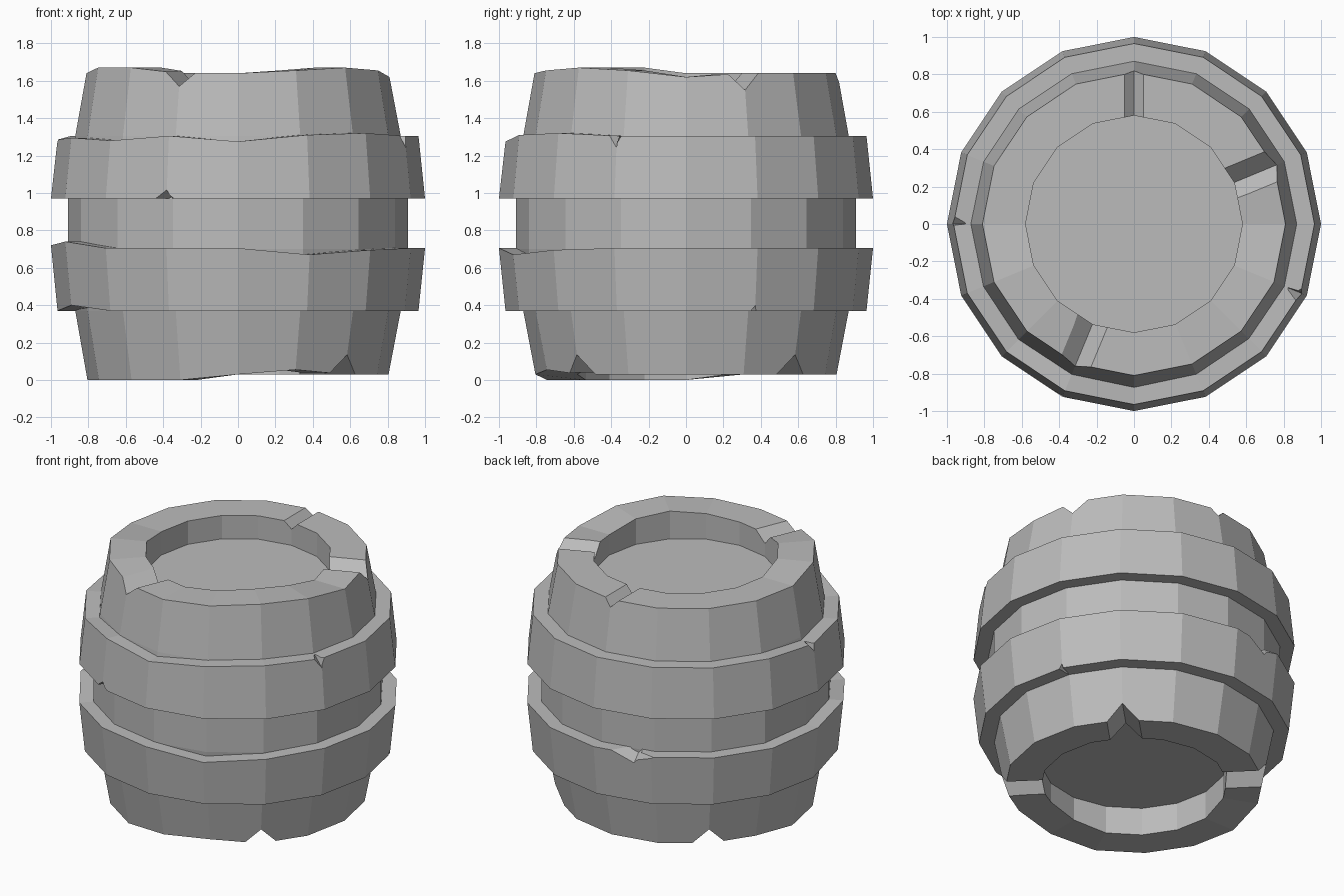
import bpy
import bmesh
from math import cos, sin, pi

SIDES = 16

default = bpy.data.objects.get("Cube")
if default:
    bpy.data.objects.remove(default, do_unlink=True)

grey = bpy.data.materials.new("weathered_grey")
grey.use_nodes = True
grey.diffuse_color = (0.5, 0.5, 0.5, 1)
grey.node_tree.nodes["Principled BSDF"].inputs["Base Color"].default_value = (0.5, 0.5, 0.5, 1)


def add_object(name, bm):
    bmesh.ops.recalc_face_normals(bm, faces=bm.faces)
    mesh = bpy.data.meshes.new(name)
    bm.to_mesh(mesh)
    bm.free()
    mesh.materials.append(grey)
    obj = bpy.data.objects.new(name, mesh)
    bpy.context.collection.objects.link(obj)
    return obj


def revolve(name, profile, wear, closed):
    """Lathe a profile; wear maps a profile index to {side: height change}."""
    bm = bmesh.new()
    rings = []
    for i, (r, z) in enumerate(profile):
        rings.append([bm.verts.new((r * cos(2 * pi * k / SIDES), r * sin(2 * pi * k / SIDES),
                                    z + wear.get(i, {}).get(k, 0))) for k in range(SIDES)])
    pairs = list(zip(rings, rings[1:]))
    if closed:
        pairs.append((rings[-1], rings[0]))
    else:
        bm.faces.new(rings[0])
        bm.faces.new(rings[-1])
    for a, b in pairs:
        for k in range(SIDES):
            n = (k + 1) % SIDES
            bm.faces.new((a[k], a[n], b[n], b[k]))
    return add_object(name, bm)


def wedge(bm, side, z, half, depth, inner, outer, taper):
    """Radial V wedge from edge height z; positive depth cuts upward."""
    a = 2 * pi * side / SIDES
    back = -0.1 if depth > 0 else 0.1
    ends = []
    for r, s in ((inner, taper), (outer, 1)):
        w = half * s
        section = ((-w * (1 - back / depth), back), (w * (1 - back / depth), back), (0, depth * s))
        ends.append([bm.verts.new((r * cos(a) - t * sin(a), r * sin(a) + t * cos(a), z + h))
                     for t, h in section])
    p, q = ends
    bm.faces.new(p)
    bm.faces.new(q)
    for i in range(3):
        j = (i + 1) % 3
        bm.faces.new((p[i], p[j], q[j], q[i]))


def chip(obj, cuts):
    """Cut all listed wedges out of a part."""
    for cut in cuts:
        bm = bmesh.new()
        wedge(bm, *cut)
        cutter = add_object("chip_cutter", bm)
        cutter.hide_render = True
        mod = obj.modifiers.new("chip", "BOOLEAN")
        mod.operation = "DIFFERENCE"
        mod.solver = "EXACT"
        mod.object = cutter
        bpy.context.view_layer.objects.active = obj
        bpy.ops.object.modifier_apply(modifier=mod.name)
        bpy.data.objects.remove(cutter, do_unlink=True)


# Barrel body with recessed lid and base
top_wear = {0: -.02, 15: .015, 14: .03, 13: .015, 10: .03, 9: .03}
base_wear = {8: -.03, 9: -.03, 10: -.03, 11: -.03, 13: .025}
body = revolve("barrel_body", [
    (.58, .19), (.58, .03), (.805, .03), (.87, .37), (.91, .70),
    (.91, .97), (.87, 1.305), (.81, 1.64), (.58, 1.64), (.58, 1.48)],
    {1: base_wear, 2: base_wear, 7: top_wear, 8: top_wear}, False)
chip(body, [
    (1, 1.64, .09, -.09, .5, .9, 1),
    (4, 1.64, .05, -.05, .5, .9, 1),
    (11, 1.64, .08, -.07, .5, .9, 1),
] + [(side, .03, .1, .105, .5, .9, 1) for side in (2, 6, 14)])

# Upper hoop
upper_wear = {12: -.03, 10: -.025, 8: -.02, 9: -.01, 14: .015, 13: .005}
upper = revolve("upper_hoop", [(.83, .97), (1.0, .97), (.965, 1.305), (.83, 1.305)],
                {2: upper_wear, 3: upper_wear}, True)
chip(upper, [
    (15, 1.305, .065, -.075, .89, .99, .1),
    (8, 1.285, .055, -.06, .9, .99, .1),
    (11, .97, .085, .055, .88, 1.03, .3),
])

# Lower hoop
lower_wear = {13: -.035, 14: -.01, 9: .035, 8: .015}
lower = revolve("lower_hoop", [(.83, .37), (.965, .37), (1.0, .705), (.83, .705)],
                {2: lower_wear, 3: lower_wear, 1: {9: .03}, 0: {9: .01}}, True)
chip(lower, [
    (4.7, .705, .2, -.08, .86, 1.02, .2),
    (1, .37, .03, .035, .88, 1.0, .2),
])
